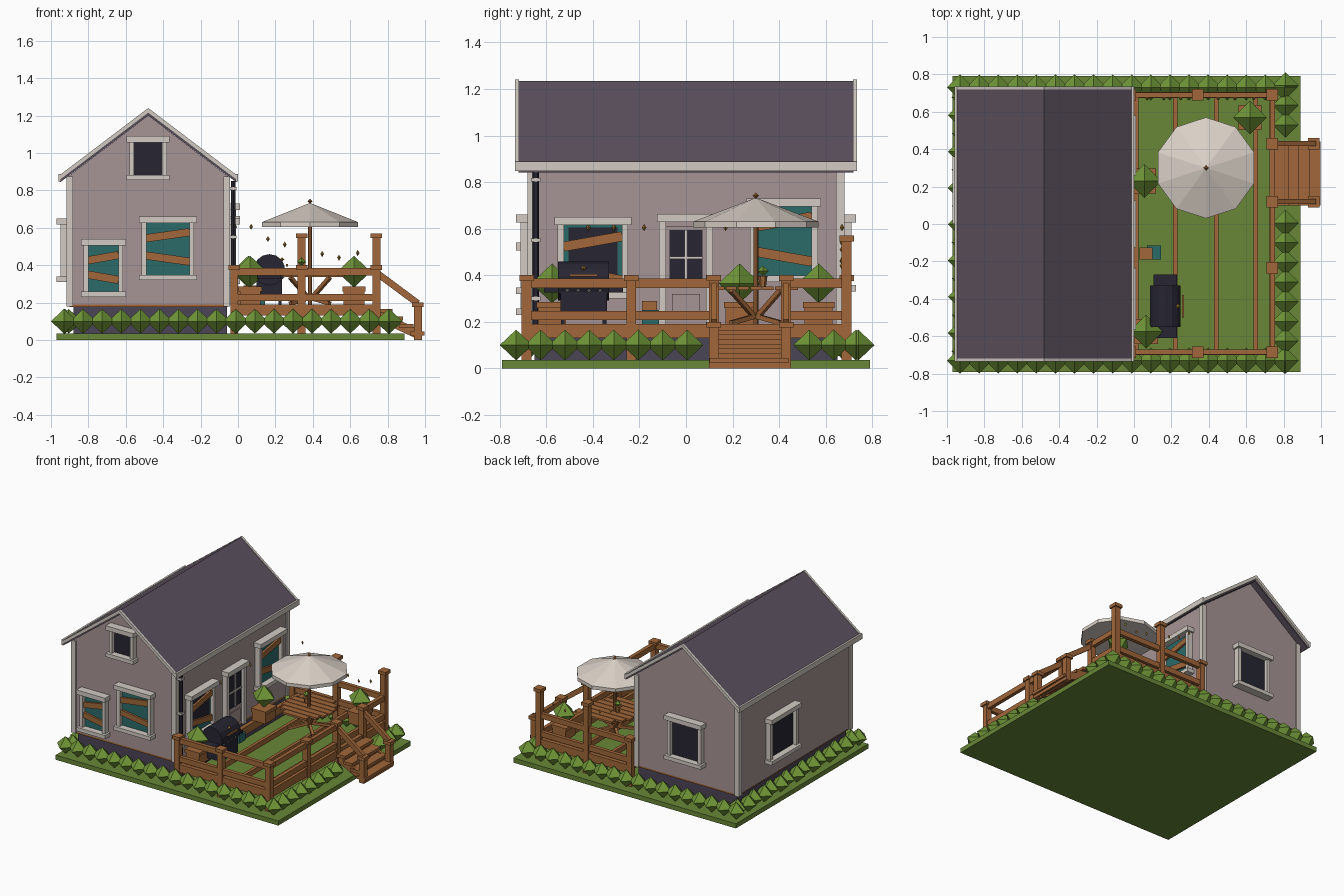
import bpy, bmesh
from math import radians, cos, sin, pi, tan
from mathutils import Matrix, Vector

if "Cube" in bpy.data.objects:
    bpy.data.objects.remove(bpy.data.objects["Cube"])


def mat(name, hexa):
    m = bpy.data.materials.new(name)
    rgb = [(int(hexa[i:i + 2], 16) / 255) ** 2.2 for i in (0, 2, 4)]
    m.diffuse_color = (*rgb, 1)
    m.use_nodes = True
    m.node_tree.nodes["Principled BSDF"].inputs["Base Color"].default_value = m.diffuse_color
    return m


WALL, ROOF = mat("wall", "A59393"), mat("roof", "5C515E")
TRIM, WOOD = mat("trim", "D2CAC2"), mat("wood", "A0673C")
GRASS, LEAF = mat("grass", "68863A"), mat("leaf", "6F953A")
TEAL, DARK = mat("teal", "2E6B69"), mat("dark", "2B2A35")
BASE, CLOTH = mat("foundation", "4C4655"), mat("canopy", "DAD0C6")
GOLD = mat("bulb", "A8803A")


def finish(name, bm, material):
    bmesh.ops.recalc_face_normals(bm, faces=bm.faces)
    me = bpy.data.meshes.new(name)
    bm.to_mesh(me)
    bm.free()
    me.materials.append(material)
    ob = bpy.data.objects.new(name, me)
    bpy.context.collection.objects.link(ob)
    return ob


def box_m(name, matrix, size, material):
    bm = bmesh.new()
    bmesh.ops.create_cube(bm, size=1, matrix=matrix @ Matrix.Diagonal((*size, 1)))
    return finish(name, bm, material)


def box(name, x, y, z, material):
    """Box from (min, max) ranges."""
    c = [(a + b) / 2 for a, b in (x, y, z)]
    return box_m(name, Matrix.Translation(c), [b - a for a, b in (x, y, z)], material)


def beam(name, p, q, w, h, material):
    p, q = Vector(p), Vector(q)
    rot = (q - p).to_track_quat('X', 'Z').to_matrix().to_4x4()
    return box_m(name, Matrix.Translation((p + q) / 2) @ rot, ((q - p).length, w, h), material)


def cone(name, c, r1, r2, h, n, material, rot=None):
    bm = bmesh.new()
    bmesh.ops.create_cone(bm, cap_ends=True, segments=n, radius1=r1, radius2=r2, depth=h,
                          matrix=Matrix.Translation(c) @ (rot or Matrix()))
    return finish(name, bm, material)


def prism(name, pts, y0, y1, material):
    """Extrude an x-z outline along y."""
    bm = bmesh.new()
    f = bm.faces.new([bm.verts.new((x, y0, z)) for x, z in pts])
    ext = bmesh.ops.extrude_face_region(bm, geom=[f])
    bmesh.ops.translate(bm, vec=(0, y1 - y0, 0),
                        verts=[v for v in ext["geom"] if isinstance(v, bmesh.types.BMVert)])
    return finish(name, bm, material)


def gems(name, spots, r, h, material):
    """Four-sided double pyramids in one mesh."""
    bm = bmesh.new()
    for c in spots:
        c = Vector(c)
        ring = [bm.verts.new(c + Vector((r * cos(i * pi / 2), r * sin(i * pi / 2), 0))) for i in range(4)]
        for tip in (bm.verts.new(c + Vector((0, 0, h))), bm.verts.new(c - Vector((0, 0, h)))):
            for i in range(4):
                bm.faces.new((ring[i], ring[(i + 1) % 4], tip))
    return finish(name, bm, material)


# Lawn and hedge
box("lawn", (-.97, .89), (-.79, .79), (0, .035), GRASS)
xs = [-.93 + .102 * i for i in range(18)]
spots = [(x, y, .1) for x in xs for y in (-.73, .73)]
spots += [(.81, -.73 + .105 * i, .1) for i in range(15) if not .05 < -.73 + .105 * i < .47]
spots += [(-.925 if i % 2 else -.905, -.68 + .097 * i, .1) for i in range(15)]
gems("hedge", spots, .07, .066, LEAF)

# House body
CX = -.48
box("foundation", (-.88, -.06), (-.65, .65), (.03, .18), BASE)
box("sill_plate", (-.9, -.055), (-.665, .665), (.175, .192), WOOD)
box("walls", (CX - .43, CX + .43), (-.67, .67), (.19, .872), WALL)
prism("gable", [(CX - .43, .872), (CX + .43, .872), (CX, 1.2)], -.67, .67, WALL)
for sx in (-1, 1):
    for sy in (-1, 1):
        x, y = CX + sx * .42, sy * .663
        box("corner_board", (x - .018, x + .018), (y - .018, y + .018), (.18, .875), TRIM)


# Roof with white edges
def chevron(w, top, t):
    s = .758 * w
    return [(CX - w, top - s), (CX, top), (CX + w, top - s),
            (CX + w, top - s - t), (CX, top - t), (CX - w, top - s - t)]


prism("roof", chevron(.472, 1.235, .035), -.72, .72, ROOF)
for s in (-1, 1):
    prism("barge_board", chevron(.478, 1.24, .028), s * .718, s * .735, TRIM)
    x = CX + s * .474
    box("eave_board", (x - .007, x + .007), (-.735, .735), (.848, .888), TRIM)


# Wall-mounted parts: rot 0 front, 90 right, 180 back, 270 left
def on_wall(name, rot, u, z, size, n, material, tilt=0):
    d = .67 if rot % 180 == 0 else .43
    m = (Matrix.Translation((CX, 0, 0)) @ Matrix.Rotation(radians(rot), 4, 'Z')
         @ Matrix.Translation((u, -d - n, z)) @ Matrix.Rotation(radians(-tilt), 4, 'Y'))
    return box_m(name, m, (size[0], size[2], size[1]), material)


def window(rot, u, z0, z1, w, pane=DARK, boards=()):
    zc, h = (z0 + z1) / 2, z1 - z0
    on_wall("window_pane", rot, u, zc, (w - .06, h - .03, .012), .006, pane)
    on_wall("window_head", rot, u, z1 - .017, (w, .034, .06), .03, TRIM)
    on_wall("window_sill", rot, u, z0 + .014, (w, .028, .06), .03, TRIM)
    for s in (-1, 1):
        on_wall("window_side", rot, u + s * (w / 2 - .027), zc, (.026, h - .04, .04), .02, TRIM)
    for z, tilt in boards:
        on_wall("nailed_board", rot, u, z, (w - .075, .042, .015), .024, WOOD, tilt)


window(0, -.24, .23, .54, .24, TEAL, [(.44, 10), (.335, -10)])
window(0, .105, .32, .66, .31, TEAL, [(.56, 8), (.435, -8)])
window(0, 0, .855, 1.09, .23)
window(90, -.4, .3, .65, .33, TEAL, [(.545, 10), (.4, -10)])
on_wall("broken_pane", 90, -.4, .49, (.21, .23, .006), .014, DARK)
window(90, .42, .37, .73, .32, TEAL, [(.63, 10), (.48, -10)])
window(180, 0, .33, .66, .31)
window(270, -.18, .31, .65, .36)

# Door
on_wall("door", 90, 0, .4, (.18, .42, .02), .01, WALL)
on_wall("door_glass", 90, 0, .475, (.14, .24, .008), .022, DARK)
on_wall("door_bar", 90, 0, .475, (.012, .24, .01), .028, TRIM)
on_wall("door_bar", 90, 0, .475, (.14, .012, .01), .028, TRIM)
on_wall("door_panel", 90, 0, .27, (.12, .1, .01), .022, WALL)
on_wall("door_head", 90, 0, .645, (.25, .034, .06), .03, TRIM)
for s in (-1, 1):
    on_wall("door_side", 90, s * .1, .41, (.03, .44, .04), .02, TRIM)

# Drainpipe
cone("drainpipe", (-.025, -.645, .52), .014, .014, .66, 6, DARK)
for z in (.3, .55, .81):
    box("pipe_clamp", (-.045, -.007), (-.665, -.625), (z - .008, z + .008), TRIM)

# Open deck frame
for y in (-.685, .69):
    box("deck_rim", (-.04, .75), (y - .015, y + .015), (.13, .19), WOOD)
for x in (.01, .74):
    box("deck_rim", (x - .015, x + .015), (-.685, .69), (.13, .19), WOOD)
for x in (.22, .44, .65):
    box("joist", (x - .012, x + .012), (-.685, .69), (.14, .18), WOOD)


# Posts and rails
def post(x, y, top, z0=.03):
    box("post", (x - .021, x + .021), (y - .021, y + .021), (z0, top), WOOD)
    box("post_cap", (x - .031, x + .031), (y - .031, y + .031), (top - .025, top), WOOD)


for x, y, top in [(-.02, -.685, .4), (.34, -.685, .4), (.74, -.685, .4), (.74, -.235, .4), (.74, .12, .4),
                  (.74, .43, .4), (.74, .69, .57), (.34, .69, .57), (-.02, .69, .4)]:
    post(x, y, top)
for z in (.365, .227):
    for y in (-.685, .69):
        box("rail", (-.02, .74), (y - .014, y + .014), (z - .02, z + .02), WOOD)
    for y in ((-.685, .12), (.43, .69)):
        box("rail", (.726, .754), y, (z - .02, z + .02), WOOD)

# Stairs
for i, z in enumerate((.165, .125, .085, .045)):
    x = .75 + .057 * i
    box("tread", (x, x + .075), (.1, .44), (z - .022, z), WOOD)
    box("riser", (x + .05, x + .062), (.115, .425), (max(0, z - .05), z - .01), WOOD)
for y in (.12, .43):
    post(.962, y, .2, 0)
    beam("stair_rail", (.74, y, .36), (.962, y, .195), .026, .036, WOOD)
    beam("stringer", (.75, y, .13), (.965, y, .03), .02, .05, WOOD)

# Table and parasol
TX, TY = .385, .3
bm = bmesh.new()
n = 7
R = .185
for i in range(n):
    # slats trimmed to the round outline
    y = (i - (n - 1) / 2) * 2 * R / n
    half = max((R * R - y * y) ** .5, .1)
    bmesh.ops.create_cube(bm, size=1, matrix=Matrix.Translation((TX, TY + y, .343))
                          @ Matrix.Diagonal((2 * half, 2 * R / n - .006, .015, 1)))
finish("table_slats", bm, WOOD)
for i in range(4):
    a = i * pi / 2 + pi / 4
    d = Vector((cos(a), sin(a), 0))
    c = Vector((TX, TY, 0))
    beam("table_leg", c + d * .02 + Vector((0, 0, .23)), c + d * .15 + Vector((0, 0, .335)), .02, .02, WOOD)
    beam("table_foot", c + Vector((0, 0, .225)), c + d * .15 + Vector((0, 0, .195)), .02, .02, WOOD)
cone("parasol_pole", (TX, TY, .46), .011, .011, .54, 8, WOOD)
cone("parasol_canopy", (TX, TY, .68), .27, .008, .1, 10, CLOTH)
cone("parasol_valance", (TX, TY, .617), .27, .27, .026, 10, CLOTH)
gems("parasol_finial", [(TX, TY, .742)], .014, .014, WOOD)
cone("table_pot", (.34, .33, .375), .014, .02, .045, 6, WOOD)
gems("table_plant", [(.34, .33, .418)], .025, .024, LEAF)

# Planters
plants = [(.62, .57), (.055, .23), (.065, -.575)]
for x, y in plants:
    box("planter", (x - .055, x + .055), (y - .06, y + .06), (.19, .28), WOOD)
    box("planter_rim", (x - .062, x + .062), (y - .067, y + .067), (.26, .285), WOOD)
gems("planter_shrub", [(x, y, .365) for x, y in plants], .09, .085, LEAF)

# Barbecue
lie = Matrix.Rotation(pi / 2, 4, 'X')
cone("grill_lid", (.168, -.44, .375), .084, .084, .22, 14, DARK, lie)
box("grill_body", (.1, .236), (-.54, -.34), (.21, .37), DARK)
box("grill_shelf", (.105, .23), (-.61, -.27), (.325, .345), DARK)
beam("grill_handle", (.262, -.5, .4), (.262, -.38, .4), .012, .012, WOOD)
gems("grill_dial", [(.235, -.44, .43)], .014, .012, GOLD)
gems("grill_knobs", [(.238, -.51 + .047 * i, .335) for i in range(4)], .01, .01, TRIM)
for x in (.11, .225):
    for y in (-.53, -.35):
        box("grill_leg", (x - .008, x + .008), (y - .008, y + .008), (.18, .22), DARK)

# Crates by the door
box("teal_crate", (.07, .145), (-.19, -.115), (.19, .25), TEAL)
box("wood_crate", (.03, .1), (-.19, -.125), (.245, .29), WOOD)

# Hanging lights
lights = [(.07, .67, .605), (.16, .67, .54), (.25, .67, .51), (.45, .67, .46), (.54, .67, .44), (.64, .67, .465)]
lights += [(-.015, y, .605) for y in (-.42, -.31, -.18, .17)]
gems("hanging_bulbs", lights, .01, .016, GOLD)
